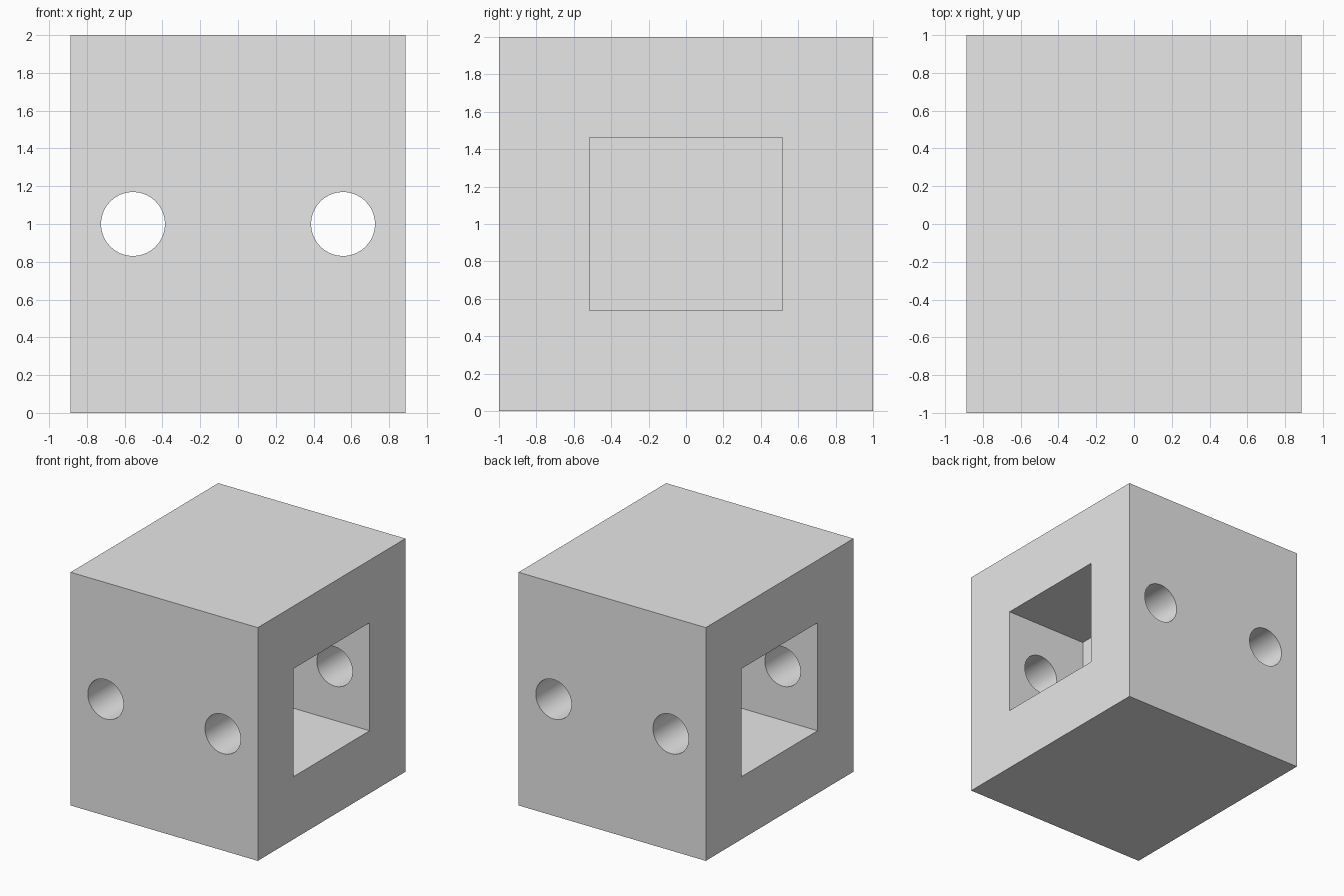
import bpy
import math

default_cube = bpy.data.objects.get("Cube")
if default_cube:
    bpy.data.objects.remove(default_cube, do_unlink=True)

WIDTH, DEPTH, HEIGHT = 1.776, 2.0, 2.0
MID = HEIGHT / 2
POCKET_DEPTH = 0.777


def box(name, size, location):
    bpy.ops.mesh.primitive_cube_add(size=1, location=location)
    obj = bpy.context.object
    obj.name = name
    obj.scale = size
    bpy.ops.object.transform_apply(location=False, rotation=False, scale=True)
    return obj


def cut(target, cutter):
    """Subtract the cutter from the target, then discard it."""
    cutter.hide_render = True
    mod = target.modifiers.new(cutter.name, "BOOLEAN")
    mod.operation = "DIFFERENCE"
    mod.solver = "EXACT"
    mod.object = cutter
    bpy.context.view_layer.objects.active = target
    bpy.ops.object.modifier_apply(modifier=mod.name)
    bpy.data.objects.remove(cutter, do_unlink=True)


# Solid block
block = box("block", (WIDTH, DEPTH, HEIGHT), (0, 0, MID))

for side in (-1, 1):
    # Rectangular pocket in each side, leaving a central wall
    overshoot = 0.2
    x = side * (WIDTH / 2 - POCKET_DEPTH / 2 + overshoot / 2)
    cut(block, box("pocket_cutter", (POCKET_DEPTH + overshoot, 1.03, 0.926), (x, 0, MID)))

    # Round hole from front to back through the pocket
    bpy.ops.mesh.primitive_cylinder_add(
        vertices=64, radius=0.169, depth=DEPTH + 0.4,
        location=(side * 0.556, 0, MID), rotation=(math.pi / 2, 0, 0))
    hole = bpy.context.object
    hole.name = "hole_cutter"
    cut(block, hole)

# Plain grey finish
grey = bpy.data.materials.new("light_grey")
grey.use_nodes = True
colour = (0.8, 0.8, 0.8, 1)
grey.diffuse_color = colour
grey.node_tree.nodes["Principled BSDF"].inputs["Base Color"].default_value = colour
block.data.materials.clear()
block.data.materials.append(grey)

# Smooth hole walls with crisp edges
bpy.ops.object.select_all(action="DESELECT")
block.select_set(True)
bpy.context.view_layer.objects.active = block
bpy.ops.object.shade_smooth_by_angle(angle=math.radians(30))
